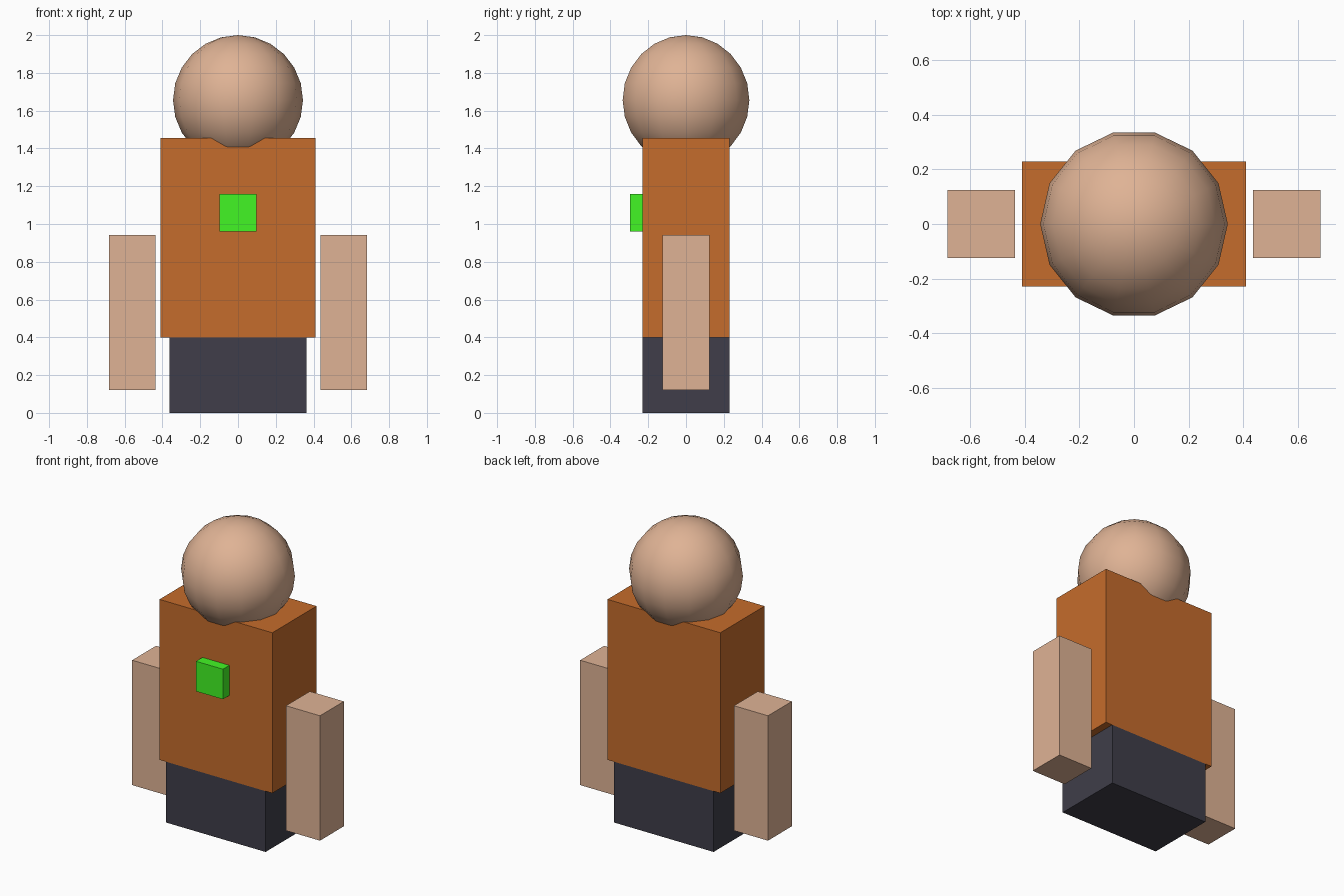
import bpy

if "Cube" in bpy.data.objects:
    bpy.data.objects.remove(bpy.data.objects["Cube"])


def material(name, rgb):
    mat = bpy.data.materials.new(name)
    mat.diffuse_color = (*rgb, 1.0)
    mat.use_nodes = True
    mat.node_tree.nodes["Principled BSDF"].inputs["Base Color"].default_value = mat.diffuse_color
    return mat


skin = material("skin", (0.74, 0.45, 0.30))
orange = material("orange_cloth", (0.56, 0.15, 0.025))
dark = material("dark_cloth", (0.05, 0.048, 0.067))
green = material("green", (0.055, 0.92, 0.018))


def box(name, low, high, mat):
    """Axis-aligned box between two opposite corners."""
    centre = [(a + b) / 2 for a, b in zip(low, high)]
    bpy.ops.mesh.primitive_cube_add(size=1, location=centre)
    obj = bpy.context.object
    obj.name = name
    obj.scale = [b - a for a, b in zip(low, high)]
    bpy.ops.object.transform_apply(location=False, rotation=False, scale=True)
    obj.data.materials.append(mat)
    return obj


# Lower body and torso
box("legs", (-0.362, -0.23, 0), (0.362, 0.23, 0.40), dark)
box("torso", (-0.411, -0.23, 0.40), (0.411, 0.23, 1.456), orange)

# Chest badge on the front
box("badge", (-0.098, -0.297, 0.96), (0.098, -0.23, 1.158), green)

# Arms, one on each side
for side, sign in (("left", -1), ("right", 1)):
    inner, outer = sorted((sign * 0.436, sign * 0.684))
    box(side + "_arm", (inner, -0.124, 0.12), (outer, 0.124, 0.942), skin)

# Head: low-poly sphere with a vertex on the x axis
HEAD_RADIUS = 0.344
bpy.ops.mesh.primitive_uv_sphere_add(segments=14, ring_count=12, radius=HEAD_RADIUS,
                                     location=(0, 0, 2 - HEAD_RADIUS))
head = bpy.context.object
head.name = "head"
# Align the 14-sided outline so its corners fall on +x and -x
widest = max(head.data.vertices, key=lambda v: v.co.x).co
if widest.x < HEAD_RADIUS * 0.99:
    head.rotation_euler.z = 1.5707963
    bpy.ops.object.transform_apply(location=False, rotation=True, scale=False)
bpy.ops.object.shade_smooth()
head.data.materials.append(skin)
